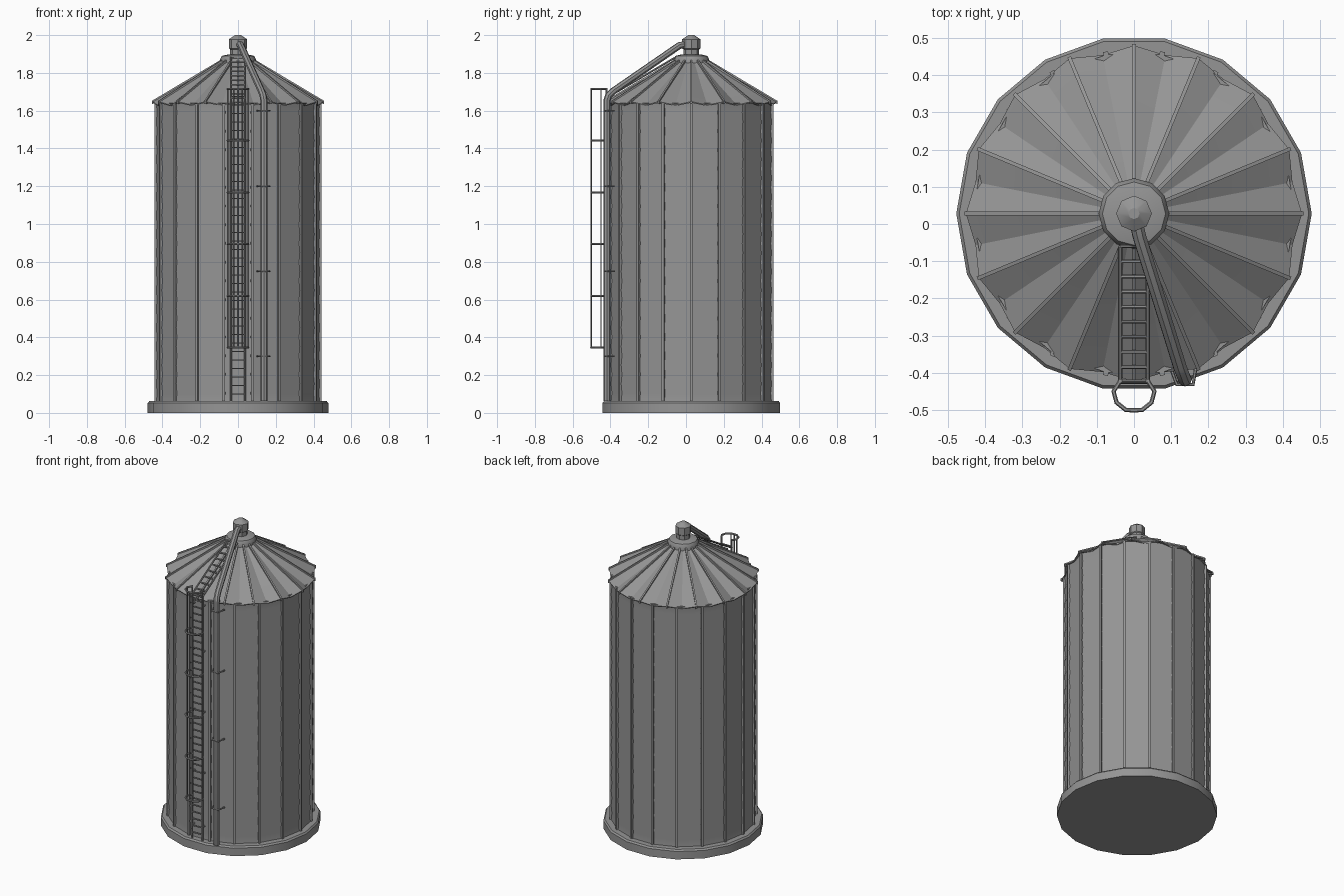
import bpy, bmesh
from math import sin, cos, pi, radians
from mathutils import Matrix, Vector

cube = bpy.data.objects.get("Cube")
if cube:
    bpy.data.objects.remove(cube, do_unlink=True)

CY = 0.028          # centre line of the tank
PANELS, RIBS = 18, 16

steel = bpy.data.materials.new("galvanised grey")
steel.use_nodes = True
GREY = (0.30, 0.30, 0.30, 1)
steel.diffuse_color = GREY
steel.node_tree.nodes["Principled BSDF"].inputs["Base Color"].default_value = GREY


def finish(obj, angle=30):
    if not obj.data.materials:
        obj.data.materials.append(steel)
    bpy.ops.object.select_all(action='DESELECT')
    obj.select_set(True)
    bpy.context.view_layer.objects.active = obj
    if obj.type == 'CURVE':
        bpy.ops.object.convert(target='MESH')
    bpy.ops.object.shade_smooth_by_angle(angle=radians(angle))
    return obj


def from_bmesh(name, bm, angle=30):
    bmesh.ops.recalc_face_normals(bm, faces=bm.faces[:])
    mesh = bpy.data.meshes.new(name)
    bm.to_mesh(mesh)
    bm.free()
    obj = bpy.data.objects.new(name, mesh)
    bpy.context.collection.objects.link(obj)
    return finish(obj, angle)


def lathe(name, profile, sides, angle=30, shape=lambda i, r, z: (r, z)):
    """Revolve (radius, height) points; shape() may alter each column."""
    bm = bmesh.new()
    rings = []
    for r0, z0 in profile:
        ring = []
        for i in range(sides):
            r, z = shape(i, r0, z0)
            a = 2 * pi * i / sides
            ring.append(bm.verts.new((r * cos(a), CY + r * sin(a), z)))
        rings.append(ring)
    for low, high in zip(rings, rings[1:]):
        for i in range(sides):
            j = (i + 1) % sides
            bm.faces.new((low[i], low[j], high[j], high[i]))
    bm.faces.new(rings[0])
    bm.faces.new(rings[-1])
    return from_bmesh(name, bm, angle)


def radial_fins(name, outline, count, width):
    """Repeat a thin plate, drawn in (radius, height), around the tank."""
    bm = bmesh.new()
    for k in range(count):
        turn = Matrix.Translation((0, CY, 0)) @ Matrix.Rotation(2 * pi * k / count, 4, 'Z')
        sides = [[bm.verts.new(turn @ Vector((r, s * width / 2, z))) for r, z in outline]
                 for s in (-1, 1)]
        bm.faces.new(sides[0])
        bm.faces.new(sides[1])
        n = len(outline)
        for i in range(n):
            j = (i + 1) % n
            bm.faces.new((sides[0][i], sides[0][j], sides[1][j], sides[1][i]))
    return from_bmesh(name, bm)


def tubes(name, paths, radius, resolution=1):
    curve = bpy.data.curves.new(name, 'CURVE')
    curve.dimensions = '3D'
    curve.bevel_depth = radius
    curve.bevel_resolution = resolution
    curve.use_fill_caps = True
    for path in paths:
        spline = curve.splines.new('POLY')
        spline.points.add(len(path) - 1)
        for point, co in zip(spline.points, path):
            point.co = (*co, 1)
    obj = bpy.data.objects.new(name, curve)
    bpy.context.collection.objects.link(obj)
    return finish(obj)


# Foundation slab
lathe("foundation", [(0.478, 0), (0.478, 0.052), (0.47, 0.062)], PANELS)

# Wall of lapped, gently rippled sheets
tiers = 32
wall = [(0.434 - 0.005 * (t % 2), 0.055 + 1.585 * t / tiers) for t in range(tiers + 1)]
lathe("tank_wall", wall, PANELS, 15)

# Vertical stiffeners on the panel seams
radial_fins("wall_stiffeners", [(0.42, 0.06), (0.442, 0.06), (0.442, 1.638), (0.42, 1.638)],
            PANELS, 0.014)


# Roof sheets sagging between the ribs
def sag(i, r, z):
    if i % 2 == 0:
        return r, z
    return r - 0.05 * max(0, r - 0.1), z - 0.018 * min(1, r / 0.25)


lathe("roof", [(0.40, 1.65), (0.45, 1.642), (0.452, 1.648), (0.27, 1.755), (0.08, 1.865)],
      RIBS * 2, 25, sag)
radial_fins("roof_ribs", [(0.08, 1.85), (0.08, 1.876), (0.456, 1.652), (0.456, 1.636),
                          (0.42, 1.64)], RIBS, 0.010)

# Roof collar and filling cap
lathe("roof_collar", [(0.095, 1.845), (0.095, 1.872), (0.085, 1.89), (0.05, 1.898)], 12)
lathe("filling_cap", [(0.042, 1.88), (0.042, 1.925), (0.048, 1.93), (0.048, 1.978),
                      (0.015, 2.0)], 8)

# Filling pipe from the ground up to the cap, with wall brackets
PX, PY = 0.137, -0.418
tubes("filling_pipe", [[(PX, PY, 0.062), (PX, PY, 1.655), (PX - 0.004, PY + 0.008, 1.68),
                        (PX - 0.014, PY + 0.035, 1.705), (0.015, -0.035, 1.945),
                        (0, CY, 1.955)]], 0.019, 2)
tubes("pipe_brackets", [[(PX - 0.035, -0.395, z), (PX - 0.022, PY - 0.014, z),
                         (PX + 0.022, PY - 0.014, z), (PX + 0.03, -0.38, z)]
                        for z in (0.3, 0.75, 1.2, 1.6)], 0.005)

# Wall ladder
LX, LY, TOP = 0.037, -0.422, 1.72
tubes("ladder_rails", [[(s * LX, LY, 0.062), (s * LX, LY, TOP)] for s in (-1, 1)], 0.006)
tubes("ladder_rungs", [[(-LX, LY, 0.1 + 0.045 * k), (LX, LY, 0.1 + 0.045 * k)]
                       for k in range(36)], 0.004)
tubes("ladder_brackets", [[(s * LX, LY, z), (s * LX, -0.385, z)]
                          for s in (-1, 1) for z in (0.15, 0.5, 0.9, 1.3, 1.6)], 0.005)

# Safety cage: hoops and vertical straps
bow = [(-LX, LY), (-0.055, -0.45), (-0.047, -0.48), (-0.022, -0.5), (0, -0.501),
       (0.022, -0.5), (0.047, -0.48), (0.055, -0.45), (LX, LY)]
tubes("cage_hoops", [[(x, y, 0.345 + 0.274 * k) for x, y in bow] for k in range(6)], 0.006)
tubes("cage_straps", [[(x, y, 0.345), (x, y, TOP)] for x, y in bow[1:-1:2] + [bow[4]]], 0.004)

# Roof ladder, lying just above the sheets
foot, head = Vector((0, -0.425, 1.665)), Vector((0, -0.06, 1.88))
side = Vector((LX, 0, 0))
tubes("roof_ladder_rails", [[foot + side * s, head + side * s] for s in (-1, 1)], 0.006)
steps = [foot.lerp(head, k / 9) for k in range(10)]
tubes("roof_ladder_rungs", [[p - side, p + side] for p in steps], 0.005)
